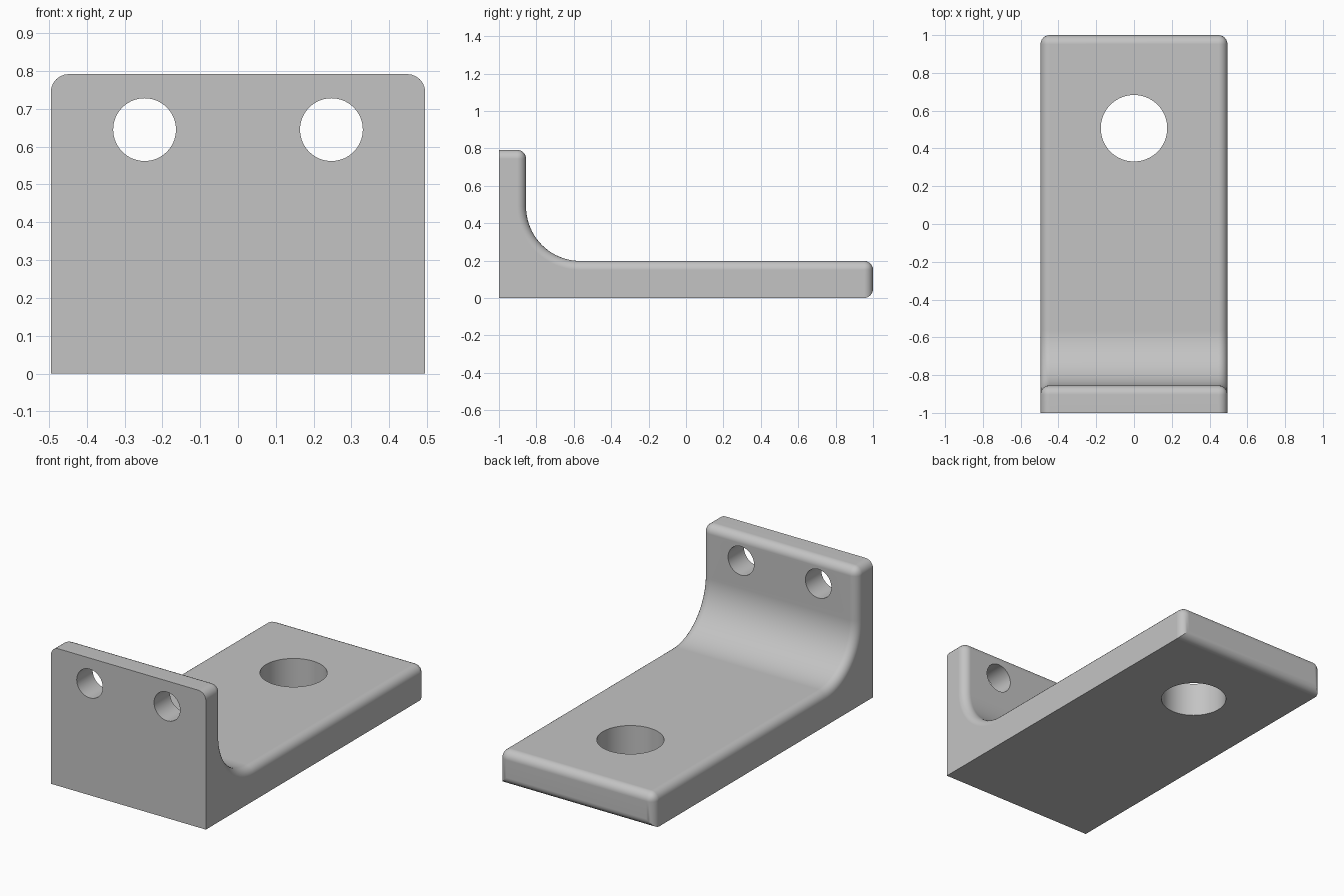
import bpy, bmesh
from math import cos, sin, pi, radians
from mathutils import Vector

default = bpy.data.objects.get("Cube")
if default:
    bpy.data.objects.remove(default)

HALF_W, FRONT, BACK = 0.495, -1.0, 1.0
WALL_Y, WALL_TOP, PLATE_TOP = -0.855, 0.792, 0.198
FILLET, ROUND = 0.29, 0.048

steel = bpy.data.materials.new("plain grey")
steel.use_nodes = True
grey = (0.55, 0.55, 0.55, 1)
steel.diffuse_color = grey
steel.node_tree.nodes["Principled BSDF"].inputs["Base Color"].default_value = grey


def link(bm, name):
    mesh = bpy.data.meshes.new(name)
    bm.to_mesh(mesh)
    bm.free()
    obj = bpy.data.objects.new(name, mesh)
    bpy.context.collection.objects.link(obj)
    mesh.materials.append(steel)
    return obj


# L-shaped side profile with a large inner fillet
STEPS = 20
profile = [(FRONT, 0), (BACK, 0), (BACK, PLATE_TOP)]
for i in range(STEPS + 1):
    a = -pi / 2 - i / STEPS * pi / 2
    profile.append((WALL_Y + FILLET + FILLET * cos(a),
                    PLATE_TOP + FILLET + FILLET * sin(a)))
profile += [(WALL_Y, WALL_TOP), (FRONT, WALL_TOP)]

bm = bmesh.new()
side = bm.faces.new([bm.verts.new((-HALF_W, y, z)) for y, z in profile])
ext = bmesh.ops.extrude_face_region(bm, geom=[side])
bmesh.ops.translate(bm, vec=(2 * HALF_W, 0, 0),
                    verts=[g for g in ext["geom"] if isinstance(g, bmesh.types.BMVert)])
bmesh.ops.recalc_face_normals(bm, faces=bm.faces)


# Round the outline of the inner side, the wall top corners and the plate end
def is_rounded(edge):
    a, b = (v.co for v in edge.verts)
    mid = (a + b) / 2
    if abs(a.x - b.x) > 0.1:
        at_end = mid.y > BACK - 0.01
        at_top = mid.z > WALL_TOP - 0.01 and mid.y > FRONT + 0.01
        return at_end or at_top
    return mid.z > 0.01 and mid.y > FRONT + 0.01


bmesh.ops.bevel(bm, geom=[e for e in bm.edges if is_rounded(e)], offset=ROUND,
                offset_type='OFFSET', segments=6, profile=0.5,
                affect='EDGES', clamp_overlap=False)
bracket = link(bm, "bracket")
bpy.context.view_layer.objects.active = bracket
bracket.select_set(True)


# Drill the bolt holes
def drill(name, centre, radius, axis):
    bm = bmesh.new()
    bmesh.ops.create_cone(bm, cap_ends=True, segments=64, radius1=radius,
                          radius2=radius, depth=0.6)
    turn = Vector((0, 0, 1)).rotation_difference(Vector(axis)).to_matrix()
    bmesh.ops.rotate(bm, verts=bm.verts, matrix=turn)
    bmesh.ops.translate(bm, verts=bm.verts, vec=centre)
    cutter = link(bm, name)
    mod = bracket.modifiers.new(name, 'BOOLEAN')
    mod.operation, mod.solver, mod.object = 'DIFFERENCE', 'EXACT', cutter
    bpy.ops.object.modifier_apply(modifier=mod.name)
    bpy.data.objects.remove(cutter)


for x in (-0.247, 0.247):
    drill("wall_hole", (x, -0.93, 0.645), 0.083, (0, 1, 0))
drill("plate_hole", (0, 0.507, 0.1), 0.176, (0, 0, 1))

# Smooth curves, crisp hole rims and flat faces
bpy.ops.object.shade_smooth_by_angle(angle=radians(30))
weighted = bracket.modifiers.new("flat face normals", 'WEIGHTED_NORMAL')
weighted.keep_sharp = True
